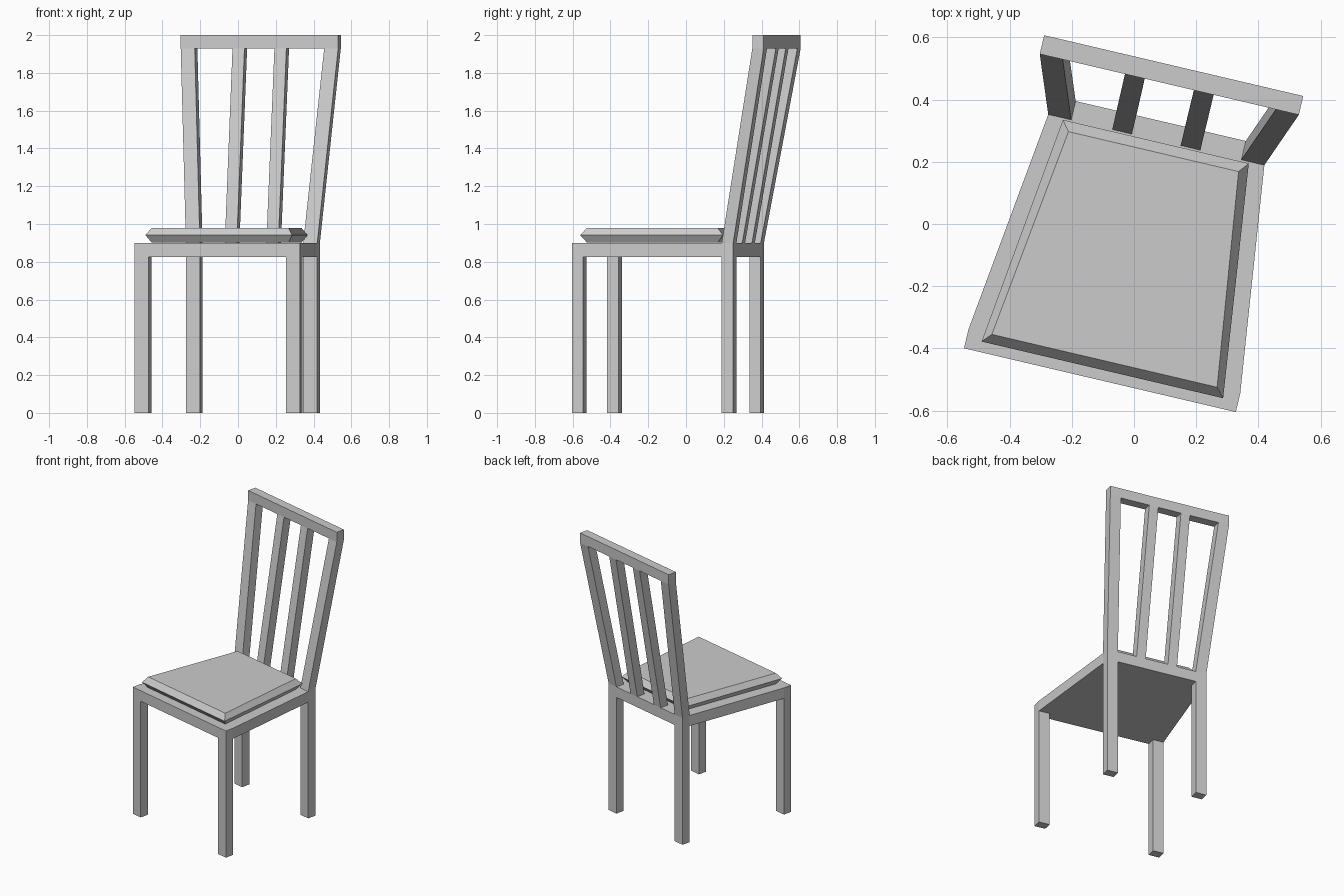
import bpy
from mathutils import Matrix
from math import radians

if "Cube" in bpy.data.objects:
    bpy.data.objects.remove(bpy.data.objects["Cube"])

# The chair is symmetric in its own frame, then turned about z
TURN = Matrix.Rotation(radians(-13.2), 4, 'Z') @ Matrix.Translation((0.008, 0, 0))
W, D = 0.076, 0.062                 # leg width and depth
FRONT, BACK, TOP = -0.514, 0.28, 0.463   # front faces of front legs, back legs, top rail
HF, HB, HT = 0.449, 0.357, 0.428    # half widths at front, back, top


def loft(name, sections):
    """Solid through stacked outlines: [(z, [(x, y), ...]), ...]"""
    n = len(sections[0][1])
    verts = [(x, y, z) for z, pts in sections for x, y in pts]
    faces = [list(range(n))[::-1], list(range(len(verts) - n, len(verts)))]
    for s in range(len(sections) - 1):
        for i in range(n):
            a, b = s * n + i, s * n + (i + 1) % n
            faces.append((a, b, b + n, a + n))
    mesh = bpy.data.meshes.new(name)
    mesh.from_pydata(verts, [], faces)
    mesh.transform(TURN)
    mesh.update()
    obj = bpy.data.objects.new(name, mesh)
    bpy.context.collection.objects.link(obj)
    return obj


def rect(cx, y, w=W, d=D):
    x0, x1 = cx - w / 2, cx + w / 2
    return [(x0, y), (x1, y), (x1, y + d), (x0, y + d)]


def trapezoid(front, back, y0, y1):
    return [(-front, y0), (front, y0), (back, y1), (-back, y1)]


# Legs, leaning uprights and slats
for side, s in (("left", -1), ("right", 1)):
    xf, xb, xt = s * (HF - W / 2), s * (HB - W / 2), s * (HT - W / 2)
    loft("front_leg_" + side, [(0, rect(xf, FRONT)), (0.825, rect(xf, FRONT))])
    loft("back_leg_" + side, [(0, rect(xb, BACK)), (0.825, rect(xb, BACK))])
    loft("back_upright_" + side, [(0.9, rect(xb, BACK)), (1.93, rect(xt, TOP))])
    loft("back_slat_" + side, [(0.9, rect(s * 0.113, BACK, 0.065)),
                               (1.93, rect(s * 0.114, TOP, 0.065))])

# Top rail of the backrest
rail = rect(0, TOP, 2 * HT)
loft("top_rail", [(1.93, rail), (2.0, rail)])

# Seat frame, straight beside the legs and tapering between them
right = [(HF, FRONT), (HF, FRONT + D), (HB, BACK), (HB, BACK + D)]
outline = right + [(-x, y) for x, y in reversed(right)]
loft("seat_frame", [(0.825, outline), (0.9, outline)])

# Cushion with bevelled rim
inner = trapezoid(0.372, 0.281, -0.45, 0.241)
outer = trapezoid(0.399, 0.307, -0.48, 0.274)
loft("cushion", [(0.902, inner), (0.941, outer), (0.979, inner)])
